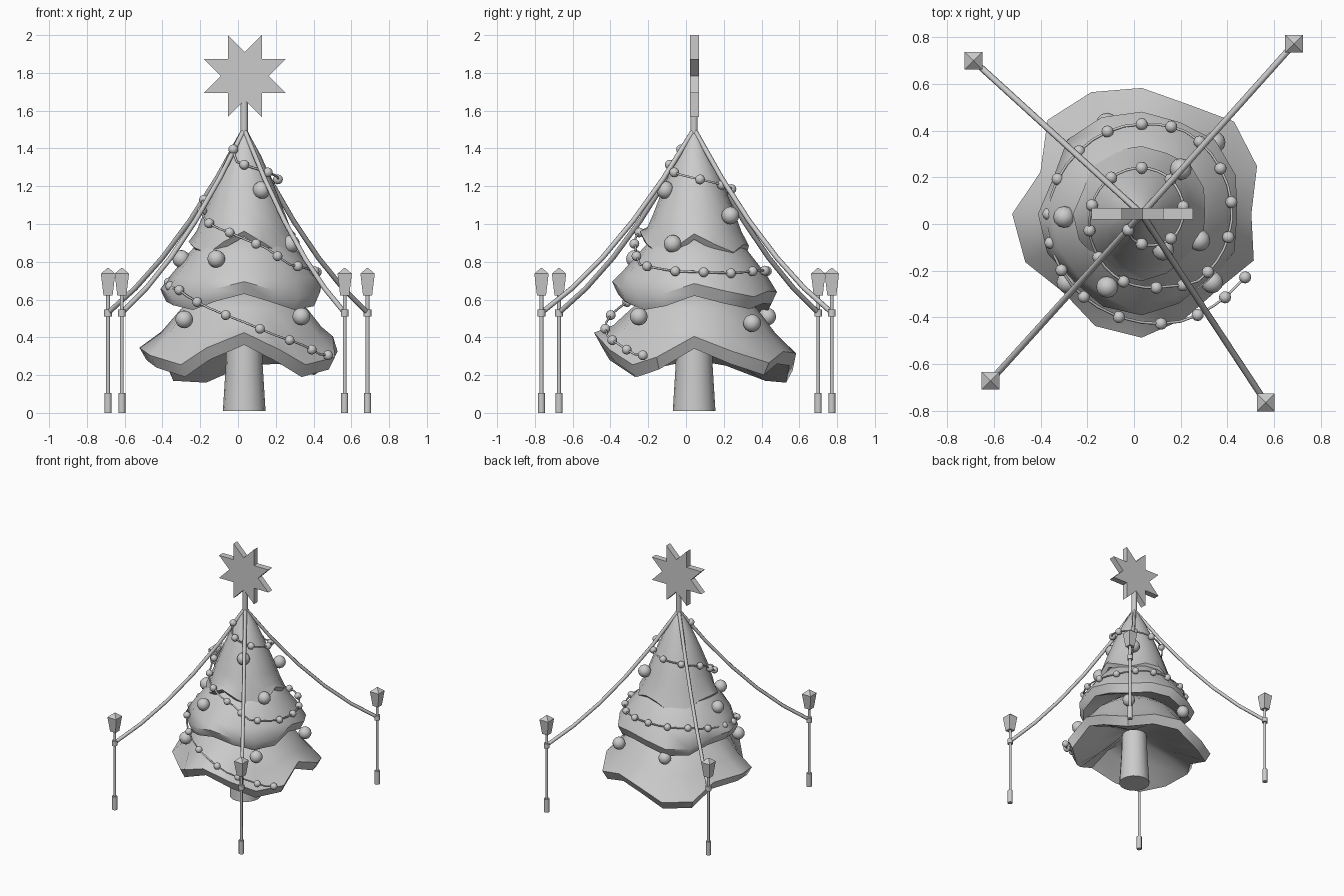
import bpy, bmesh, math
from mathutils import Vector

if "Cube" in bpy.data.objects:
    bpy.data.objects.remove(bpy.data.objects["Cube"])

CX, CY = 0.033, 0.043          # tree axis
STEP = math.tau / 16


def finish(name, bm, angle=None):
    bmesh.ops.recalc_face_normals(bm, faces=bm.faces[:])
    me = bpy.data.meshes.new(name)
    bm.to_mesh(me)
    bm.free()
    ob = bpy.data.objects.new(name, me)
    bpy.context.collection.objects.link(ob)
    if angle:
        bpy.ops.object.select_all(action='DESELECT')
        ob.select_set(True)
        bpy.context.view_layer.objects.active = ob
        bpy.ops.object.shade_smooth_by_angle(angle=math.radians(angle))
    return ob


def loft(bm, rings):
    """Skin a list of equal-length point rings and cap both ends."""
    vs = [[bm.verts.new(p) for p in ring] for ring in rings]
    n = len(vs[0])
    for a, b in zip(vs, vs[1:]):
        for i in range(n):
            bm.faces.new((a[i], a[(i + 1) % n], b[(i + 1) % n], b[i]))
    bm.faces.new(vs[0])
    bm.faces.new(vs[-1])


def turned(bm, x, y, profile, n, turn=0.0):
    loft(bm, [[(x + r * math.cos(turn + math.tau * i / n),
                y + r * math.sin(turn + math.tau * i / n), z) for i in range(n)]
              for r, z in profile])


def wire(name, points, radius):
    cu = bpy.data.curves.new(name, 'CURVE')
    cu.dimensions = '3D'
    cu.bevel_depth = radius
    cu.bevel_resolution = 1
    cu.use_fill_caps = True
    sp = cu.splines.new('POLY')
    sp.points.add(len(points) - 1)
    for p, co in zip(sp.points, points):
        p.co = (*co, 1)
    ob = bpy.data.objects.new(name, cu)
    bpy.context.collection.objects.link(ob)
    return ob


# Irregular hem of the branches: reach and lift at 16 directions
REACH = [.47, .535, .56, .51, .54, .565, .57, .47, .555, .54, .475, .52, .53, .485, .46, .52]
LIFT = [.09, .01, -.05, .01, .0, -.09, -.08, .0, .03, -.01, -.06, .03, .11, .02, -.06, -.02]


def branch_layer(name, profile, spread, lift):
    # profile entries: radius, height, share of hem irregularity
    bm = bmesh.new()
    rings = []
    for r, z, w in profile:
        ring = []
        for k in range(16):
            rr = r * (1 + w * spread * (REACH[k] / 0.52 - 1))
            ring.append((CX + rr * math.cos(k * STEP), CY + rr * math.sin(k * STEP),
                         z + w * lift * LIFT[k]))
        rings.append(ring)
    loft(bm, rings)
    finish(name, bm, 50)


branch_layer("lower_branches", [(.20, .66, 0), (.335, .55, 0), (.425, .42, .4), (.52, .315, 1),
                                (.485, .25, 1), (.30, .33, .9), (.09, .42, 0)], 1, 1)
branch_layer("middle_branches", [(.18, .97, 0), (.29, .85, 0), (.385, .725, .3), (.43, .64, 1),
                                 (.40, .575, 1), (.28, .63, .9), (.09, .70, 0)], .5, .5)
branch_layer("top_branches", [(.004, 1.5, 0), (.04, 1.45, 0), (.09, 1.36, 0), (.16, 1.2, 0),
                              (.218, 1.05, 0), (.25, .96, .2), (.285, .885, 1), (.26, .855, 1),
                              (.08, .96, 0)], .5, .7)

# Trunk
bm = bmesh.new()
turned(bm, CX, CY, [(.113, .01), (.098, .25), (.09, .5)], 16)
finish("trunk", bm, 40)

# Star on its pole
bm = bmesh.new()
turned(bm, CX, CY, [(.02, 1.45), (.02, 1.7)], 10)
finish("star_pole", bm, 40)
bm = bmesh.new()
outline = []
for i in range(16):
    a, r = (i + 1) * STEP, (.235, .127)[i % 2]
    outline.append((.036 + r * math.cos(a), 1.783 + r * math.sin(a)))
loft(bm, [[(x, y, z) for x, z in outline] for y in (.02, .068)])
finish("star", bm)

# Lamp posts and the ropes hung from the tree top
posts = [(-.688, .70), (.686, .772), (-.615, -.672), (.565, -.765)]
for n, (x, y) in enumerate(posts, 1):
    bm = bmesh.new()
    turned(bm, x, y, [(.02, 0), (.02, .105)], 8, STEP)
    turned(bm, x, y, [(.0105, .1), (.0105, .63)], 8, STEP)
    turned(bm, x, y, [(.022, .51), (.022, .547)], 8, STEP)
    finish(f"lamp_post_{n}", bm, 50)
    bm = bmesh.new()
    q = math.sqrt(2)
    turned(bm, x, y, [(.024 * q, .622), (.038 * q, .737), (.003, .768)], 4, math.pi / 4)
    finish(f"lamp_head_{n}", bm)
    a, b = Vector((CX, CY, 1.5)), Vector((x, y, .53))
    pts = []
    for i in range(6):
        t = i / 5
        p = a.lerp(b, t)
        p.z -= .4 * t * (1 - t)
        pts.append(p)
    wire(f"rope_{n}", pts, .0135)

# Garland spiral: angle, radius, height
knots = [(-130, .09, 1.395), (-110, .115, 1.33), (-30, .17, 1.265), (60, .195, 1.2),
         (120, .20, 1.17), (180, .22, 1.12), (215, .25, 1.02), (255, .30, .955),
         (290, .33, .875), (310, .375, .785), (345, .385, .75), (390, .39, .74),
         (422, .40, .755), (450, .385, .75), (495, .38, .735), (540, .40, .69),
         (575, .42, .65), (605, .44, .555), (630, .465, .48), (650, .49, .41),
         (668, .50, .36), (682, .51, .31), (695, .53, .3)]
path = []
for (a0, r0, z0), (a1, r1, z1) in zip(knots, knots[1:]):
    steps = max(2, round((a1 - a0) / 10))
    for i in range(steps):
        t = i / steps
        a, r = math.radians(a0 + t * (a1 - a0)), r0 + t * (r1 - r0)
        path.append(Vector((CX + r * math.cos(a), CY + r * math.sin(a), z0 + t * (z1 - z0))))
wire("garland", path, .006)


def balls(name, centres, radius):
    bm = bmesh.new()
    for c in centres:
        res = bmesh.ops.create_uvsphere(bm, u_segments=12, v_segments=8, radius=radius)
        bmesh.ops.translate(bm, verts=res['verts'], vec=c)
    finish(name, bm, 60)


# Small beads evenly spaced along the garland
beads, walked = [path[0]], 0
for p, q in zip(path, path[1:]):
    walked += (q - p).length
    if walked > .125:
        beads.append(q)
        walked = 0
balls("garland_beads", beads, .026)

# Large baubles
balls("baubles", [(-.115, -.27, .815), (-.30, .03, .815), (.345, .35, .475), (.2, .235, 1.045),
                  (.335, -.25, .51), (-.285, -.25, .495), (.125, -.11, 1.18),
                  (.28, -.07, .895), (-.115, .43, .51)], .047)
